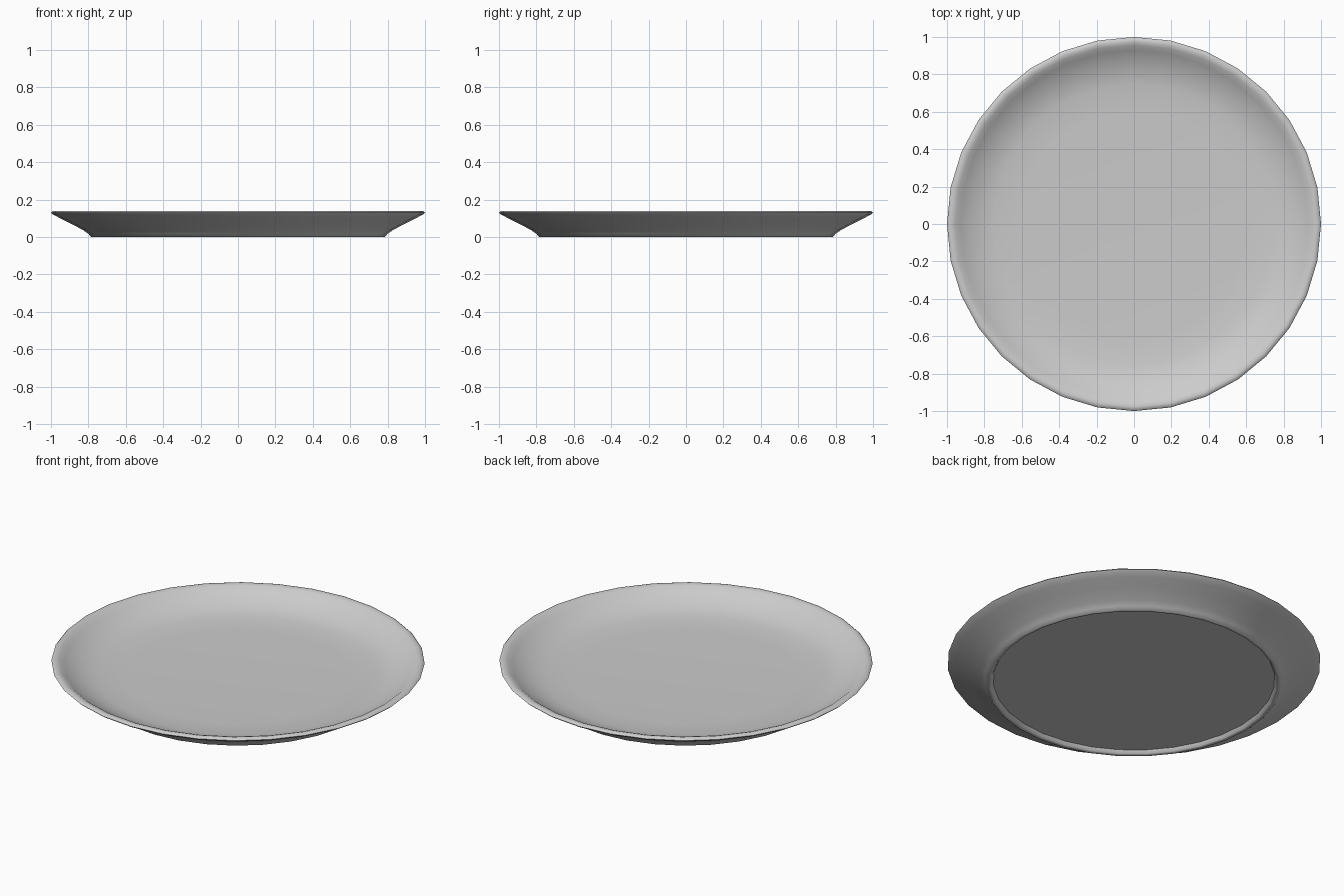
import bpy, bmesh, math

if "Cube" in bpy.data.objects:
    bpy.data.objects.remove(bpy.data.objects["Cube"])

SIDES = 32

# Plate cross-section (radius, height): recessed base, foot, underside, rounded rim, dish
profile = [
    (0.755, 0.022), (0.765, 0.004), (0.772, 0.0), (0.785, 0.0),
    (0.80, 0.017), (0.83, 0.038), (0.90, 0.075), (0.96, 0.105),
    (0.99, 0.121), (1.0, 0.130), (0.992, 0.138), (0.977, 0.140),
    (0.957, 0.134), (0.93, 0.114), (0.88, 0.087), (0.82, 0.063),
    (0.75, 0.049), (0.60, 0.043),
]

bm = bmesh.new()
rings = []
for r, z in profile:
    rings.append([bm.verts.new((r * math.cos(2 * math.pi * i / SIDES),
                                r * math.sin(2 * math.pi * i / SIDES), z))
                  for i in range(SIDES)])

# Walls between neighbouring rings
for a, b in zip(rings, rings[1:]):
    for i in range(SIDES):
        j = (i + 1) % SIDES
        bm.faces.new((a[i], a[j], b[j], b[i]))

# Flat base and dish centre
bm.faces.new(list(reversed(rings[0])))
centre = bm.verts.new((0, 0, 0.042))
for i in range(SIDES):
    bm.faces.new((rings[-1][i], rings[-1][(i + 1) % SIDES], centre))

bmesh.ops.recalc_face_normals(bm, faces=bm.faces[:])
mesh = bpy.data.meshes.new("plate")
bm.to_mesh(mesh)
bm.free()
plate = bpy.data.objects.new("plate", mesh)
bpy.context.collection.objects.link(plate)

# Smooth surface with a sharp base edge
bpy.context.view_layer.objects.active = plate
plate.select_set(True)
bpy.ops.object.shade_smooth_by_angle(angle=math.radians(55))
